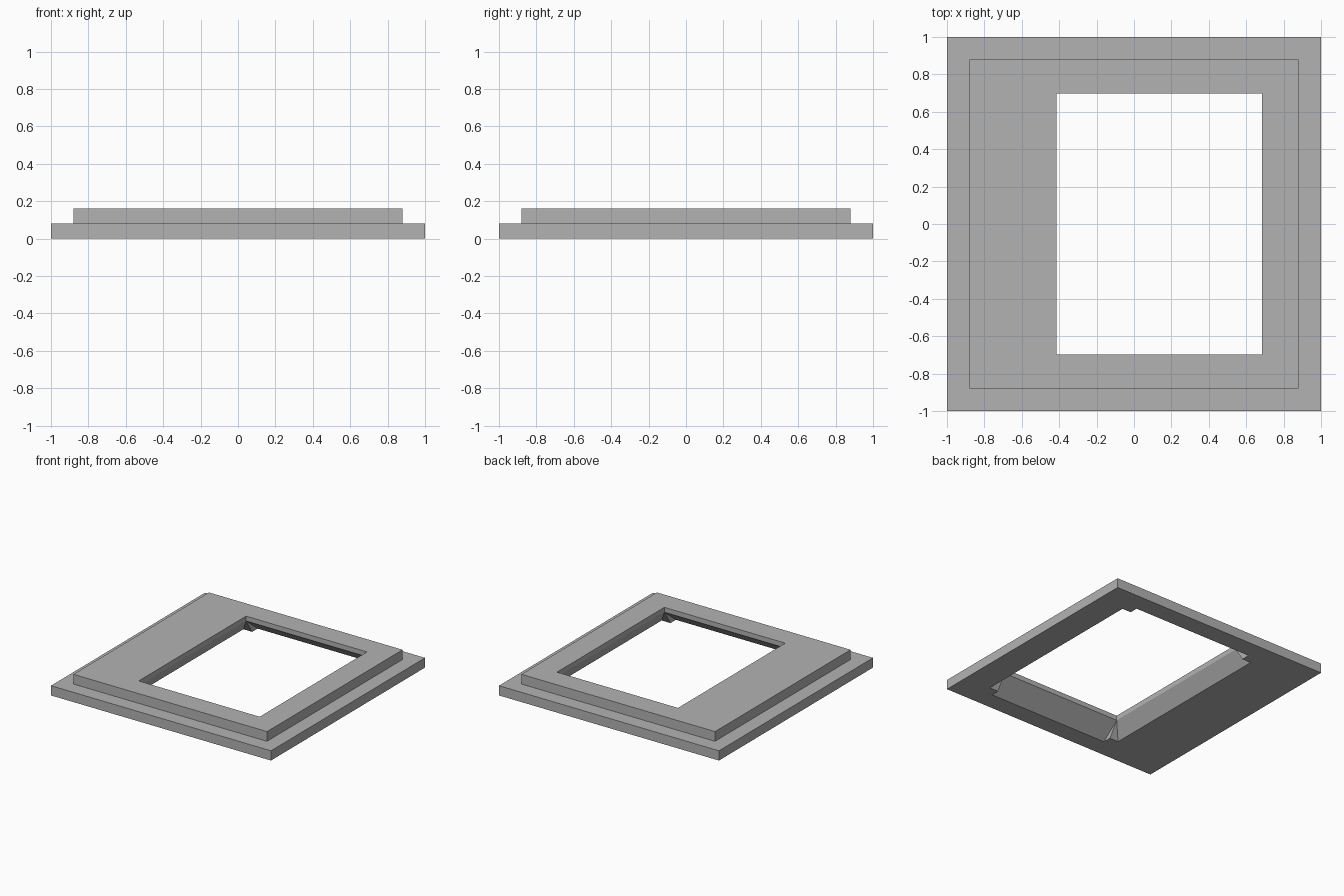
import bpy
import bmesh

cube = bpy.data.objects.get("Cube")
if cube:
    bpy.data.objects.remove(cube, do_unlink=True)

grey = bpy.data.materials.new("plain grey")
grey.use_nodes = True
grey.diffuse_color = (0.45, 0.45, 0.45, 1)
grey.node_tree.nodes["Principled BSDF"].inputs["Base Color"].default_value = (0.45, 0.45, 0.45, 1)


def loft(name, rings):
    """Solid through stacked rectangles, each given as x0, x1, y0, y1, z."""
    bm = bmesh.new()
    loops = [[bm.verts.new(p) for p in ((a, c, z), (b, c, z), (b, d, z), (a, d, z))]
             for a, b, c, d, z in rings]
    bm.faces.new(loops[0][::-1])
    bm.faces.new(loops[-1])
    for low, high in zip(loops, loops[1:]):
        for i in range(4):
            j = (i + 1) % 4
            bm.faces.new((low[i], low[j], high[j], high[i]))
    bmesh.ops.recalc_face_normals(bm, faces=bm.faces)
    mesh = bpy.data.meshes.new(name)
    bm.to_mesh(mesh)
    bm.free()
    mesh.materials.append(grey)
    obj = bpy.data.objects.new(name, mesh)
    bpy.context.collection.objects.link(obj)
    return obj


LEFT, RIGHT, HALF = -0.415, 0.685, 0.697   # window opening
LIP = 0.12                                 # height where the bevels end
BELOW = -0.04                              # cutters reach under the plate


def window(dx, dy, z):
    return (LEFT - dx, RIGHT + dx, -HALF - dy, HALF + dy, z)


# Stepped plate: wide flange with a smaller raised panel
frame = loft("stepped_frame", [(-s, s, -s, s, z) for s, z in
                               ((1, 0), (1, 0.08), (0.88, 0.08), (0.88, 0.16))])

# Window with a short straight lip and a bevel on all four sides
reach = (LIP - BELOW) / LIP
bevel = 0.08 * reach
opening = loft("opening_cutter", [window(bevel, bevel, BELOW),
                                  window(0, 0, LIP), window(0, 0, 0.2)])

# Wider slopes under the front and back edges
slope = loft("slope_cutter", [window(0, 0.15 * reach, BELOW), window(0, 0, LIP)])

for cutter in (opening, slope):
    mod = frame.modifiers.new(cutter.name, "BOOLEAN")
    mod.operation = "DIFFERENCE"
    mod.solver = "EXACT"
    mod.object = cutter
    cutter.hide_render = True

# Bake the cuts and drop the cutters
bpy.context.view_layer.update()
graph = bpy.context.evaluated_depsgraph_get()
cut_mesh = bpy.data.meshes.new_from_object(frame.evaluated_get(graph))
frame.modifiers.clear()
frame.data = cut_mesh
for cutter in (opening, slope):
    bpy.data.objects.remove(cutter, do_unlink=True)
